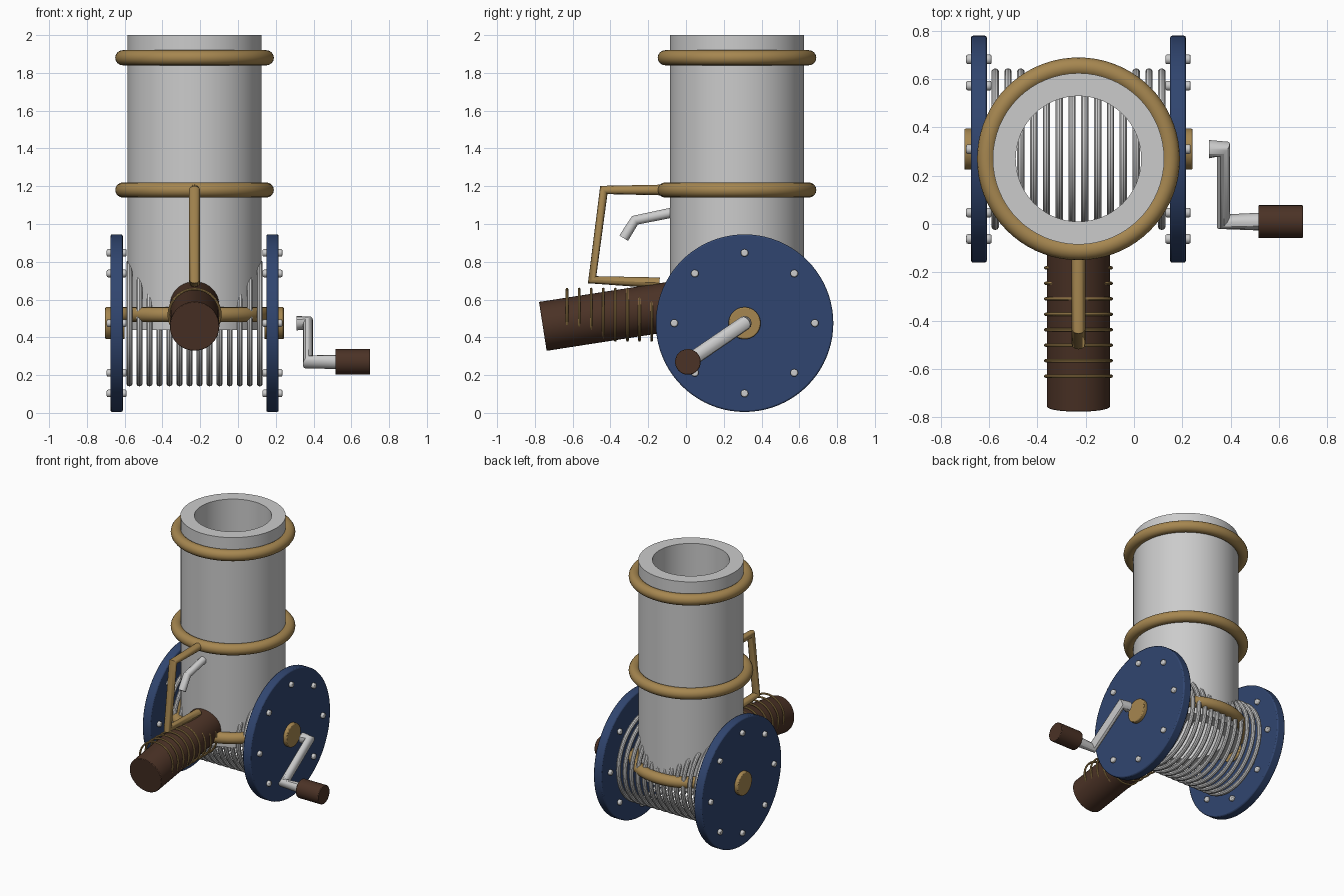
import bpy, bmesh
from math import pi, cos, sin, atan2
from mathutils import Vector

if "Cube" in bpy.data.objects:
    bpy.data.objects.remove(bpy.data.objects["Cube"])


def material(name, rgb):
    m = bpy.data.materials.new(name)
    m.diffuse_color = (*rgb, 1)
    m.use_nodes = True
    m.node_tree.nodes["Principled BSDF"].inputs["Base Color"].default_value = m.diffuse_color
    return m


BLUE = material("blue_paint", (0.03, 0.06, 0.16))
BRASS = material("brass", (0.38, 0.24, 0.08))
WOOD = material("dark_wood", (0.07, 0.032, 0.019))

BX, BY = -0.23, 0.27       # barrel axis
WY, WZ, WR = 0.31, 0.475, 0.47   # wheel axis and radius


def finish(name, mat=None):
    ob = bpy.context.object
    ob.name = name
    if mat:
        ob.data.materials.append(mat)
    bpy.ops.object.shade_smooth_by_angle(angle=0.6)
    return ob


def rod(name, a, b, r, mat=None, verts=32, bevel=0.0):
    a, b = Vector(a), Vector(b)
    d = b - a
    bpy.ops.mesh.primitive_cylinder_add(
        vertices=verts, radius=r, depth=d.length, location=(a + b) / 2,
        rotation=d.to_track_quat('Z', 'Y').to_euler())
    ob = finish(name, mat)
    if bevel:
        mod = ob.modifiers.new("bevel", 'BEVEL')
        mod.width, mod.segments = bevel, 2
    return ob


def ring(name, loc, rot, major, minor, mat=None, segs=64, sides=12):
    bpy.ops.mesh.primitive_torus_add(
        location=loc, rotation=rot, major_radius=major, minor_radius=minor,
        major_segments=segs, minor_segments=sides)
    return finish(name, mat)


def tube(name, pts, r, mat=None):
    cu = bpy.data.curves.new(name, 'CURVE')
    cu.dimensions = '3D'
    cu.bevel_depth, cu.bevel_resolution, cu.use_fill_caps = r, 4, True
    sp = cu.splines.new('POLY')
    sp.points.add(len(pts) - 1)
    for p, co in zip(sp.points, pts):
        p.co = (*co, 1)
    ob = bpy.data.objects.new(name, cu)
    bpy.context.collection.objects.link(ob)
    bpy.ops.object.select_all(action='DESELECT')
    ob.select_set(True)
    bpy.context.view_layer.objects.active = ob
    bpy.ops.object.convert(target='MESH')
    return finish(name, mat)


# Barrel: open-ended thick tube turned from a rectangular section
bm = bmesh.new()
N = 64
profile = [(0.355, 0.44), (0.355, 2.0), (0.26, 2.0), (0.26, 0.44)]
rows = [[bm.verts.new((r * cos(2 * pi * i / N), r * sin(2 * pi * i / N), z))
         for i in range(N)] for r, z in profile]
for j in range(4):
    p, q = rows[j], rows[(j + 1) % 4]
    for i in range(N):
        k = (i + 1) % N
        bm.faces.new((p[i], p[k], q[k], q[i]))
bmesh.ops.recalc_face_normals(bm, faces=bm.faces)
me = bpy.data.meshes.new("barrel")
bm.to_mesh(me)
bm.free()
barrel = bpy.data.objects.new("barrel", me)
barrel.location = (BX, BY, 0)
bpy.context.collection.objects.link(barrel)
bpy.ops.object.select_all(action='DESELECT')
barrel.select_set(True)
bpy.context.view_layer.objects.active = barrel
finish("barrel")

# Barrel bands
for i, z in enumerate((0.52, 1.18, 1.88)):
    ring(f"barrel_band_{i}", (BX, BY, z), (0, 0, 0), 0.38, 0.04, BRASS, 72, 16)

# Spring coils between the wheels
for i in range(14):
    x = BX - 0.345 + 0.69 * i / 13
    ring(f"drum_coil_{i}", (x, WY, WZ), (0, pi / 2, 0), 0.319, 0.016, None, 64, 10)

# Wheels with hubs and bolts, mirrored about the barrel axis
for side, s in (("left", -1), ("right", 1)):
    def at(d, y=WY, z=WZ):
        return (BX + s * d, y, z)
    rod(f"{side}_wheel", at(0.38), at(0.445), WR, BLUE, 80, 0.008)
    rod(f"{side}_hub", at(0.37), at(0.473), 0.085, BRASS, 40, 0.006)
    for k in range(8):
        a = k * pi / 4
        y, z = WY + 0.372 * cos(a), WZ + 0.372 * sin(a)
        rod(f"{side}_bolt_{k}", at(0.36, y, z), at(0.465, y, z), 0.02, None, 16, 0.007)

# Rear grip, slightly tilted, with wire windings
rod("grip", (BX, -0.758, 0.458), (BX, -0.05, 0.568), 0.131, WOOD, 40, 0.004)
for i in range(9):
    ring(f"grip_wire_{i}", (BX, -0.63 + 0.064 * i, 0.52), (pi / 2, 0, 0),
         0.136, 0.007, BRASS, 40, 8)

# Guard and trigger
tube("trigger_guard", [(BX, -0.09, 1.18), (BX, -0.435, 1.18),
                       (BX, -0.497, 0.705), (BX, -0.14, 0.688)], 0.029, BRASS)
tube("trigger", [(BX, -0.06, 1.063), (BX, -0.27, 1.02), (BX, -0.33, 0.925)], 0.027)

# Crank
tube("crank_arm", [(0.31, WY, WZ), (0.37, WY, WZ), (0.37, 0.01, 0.27),
                   (0.55, 0.01, 0.27)], 0.038)
rod("crank_handle", (0.515, 0.01, 0.27), (0.70, 0.01, 0.27), 0.068, WOOD, 32, 0.004)
